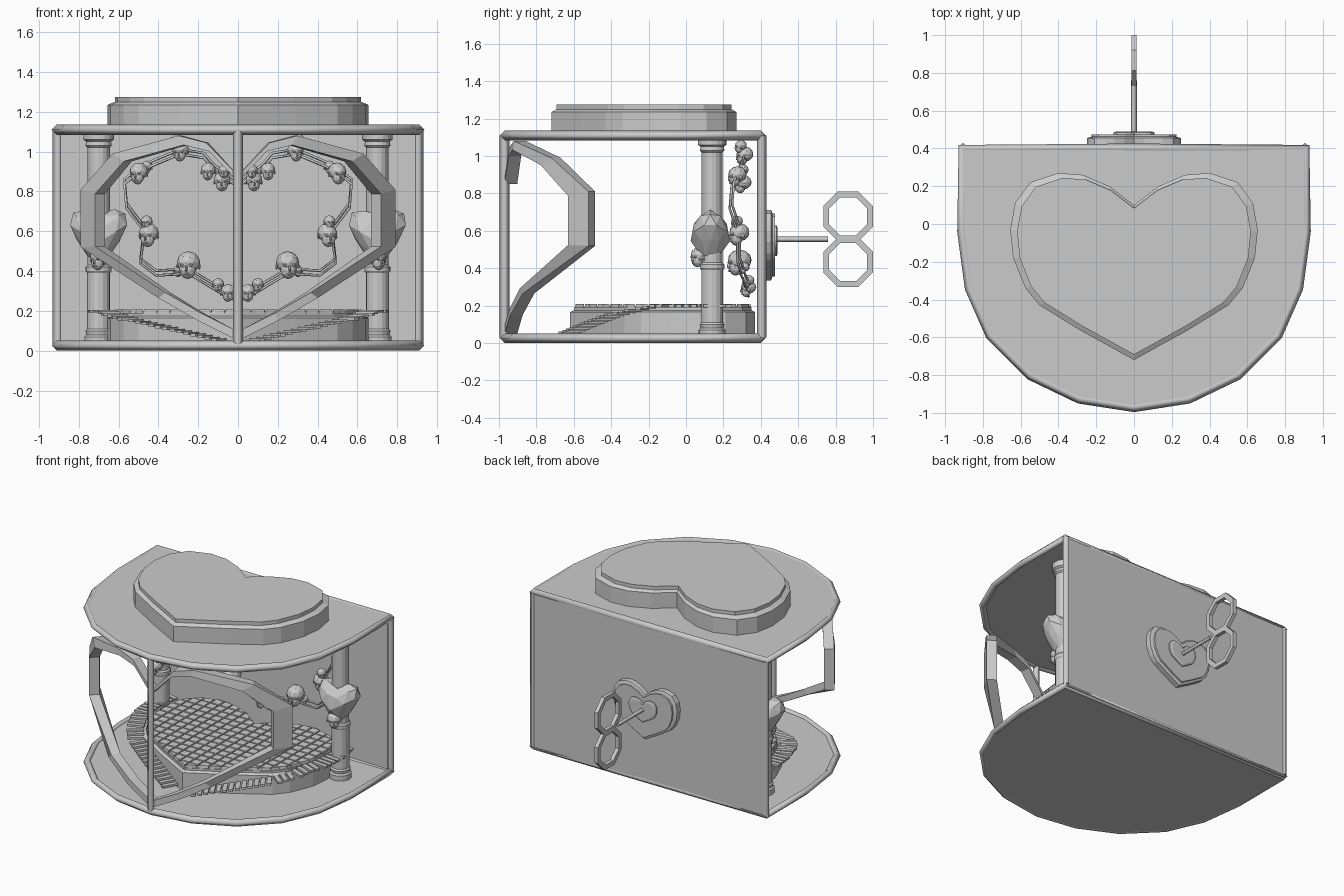
import bpy, bmesh, math
from mathutils import Matrix, Vector

cube = bpy.data.objects.get("Cube")
if cube:
    bpy.data.objects.remove(cube)

grey = bpy.data.materials.new("plain grey")
grey.use_nodes = True
GREY = (0.6, 0.6, 0.6, 1)
grey.diffuse_color = GREY
grey.node_tree.nodes["Principled BSDF"].inputs["Base Color"].default_value = GREY


def add(name, data):
    data.materials.append(grey)
    ob = bpy.data.objects.new(name, data)
    bpy.context.scene.collection.objects.link(ob)
    return ob


def finish(name, bm, matrix=None):
    if matrix:
        bm.transform(matrix)
    bmesh.ops.recalc_face_normals(bm, faces=bm.faces)
    me = bpy.data.meshes.new(name)
    bm.to_mesh(me)
    bm.free()
    return add(name, me)


def mirrored(half):
    """Close a half outline (first and last point on the axis)."""
    return half + [(-x, y) for x, y in half[-2:0:-1]]


def loft(name, outline, levels, matrix=None, cy=0.0):
    """Stack scaled copies of an outline: levels are (scale, height)."""
    bm = bmesh.new()
    rings = [[bm.verts.new((x * s, cy + (y - cy) * s, z)) for x, y in outline]
             for s, z in levels]
    n = len(outline)
    for a, b in zip(rings, rings[1:]):
        for i in range(n):
            j = (i + 1) % n
            bm.faces.new((a[i], a[j], b[j], b[i]))
    bm.faces.new(rings[0][::-1])
    bm.faces.new(rings[-1])
    return finish(name, bm, matrix)


def tube(name, pts, r, cyclic=False):
    cu = bpy.data.curves.new(name, "CURVE")
    cu.dimensions = "3D"
    cu.bevel_depth, cu.bevel_resolution = r, 0
    cu.use_fill_caps = True
    sp = cu.splines.new("POLY")
    sp.points.add(len(pts) - 1)
    for p, co in zip(sp.points, pts):
        p.co = (*co, 1)
    sp.use_cyclic_u = cyclic
    return add(name, cu)


def box(name, loc, size):
    bm = bmesh.new()
    bmesh.ops.create_cube(bm, size=1)
    return finish(name, bm, Matrix.Translation(loc) @ Matrix.Diagonal((*size, 1)))


def lathe(name, profile, loc, sides=16):
    circle = [(math.cos(2 * math.pi * i / sides), math.sin(2 * math.pi * i / sides))
              for i in range(sides)]
    return loft(name, circle, profile, Matrix.Translation(loc))


HEART = [(0, -.72), (.29, -.56), (.5, -.43), (.575, -.34), (.64, -.18), (.655, -.03),
         (.63, .11), (.55, .22), (.4, .27), (.27, .26), (.13, .2), (0, .1)]
heart = mirrored(HEART)
FRONT = [(0, -.97), (.29, -.925), (.55, -.8), (.76, -.59), (.87, -.34), (.91, -.04)]
case = mirrored(FRONT + [(.91, .4), (0, .4)])

# Case: floor, roof, rims, back wall and posts
for name, z, rim_z in (("floor", .008, .026), ("roof", 1.1, 1.11)):
    loft(name, case, [(1, z), (1, z + .026)])
    tube(name + "_rim", [(x, y, rim_z) for x, y in case], .026, True)
box("back_wall", (0, .405, .56), (1.82, .025, 1.09))
for name, x, y in (("left_back_post", .905, .405), ("right_back_post", -.905, .405),
                   ("front_post", 0, -.97)):
    tube(name, [(x, y, .03), (x, y, 1.11)], .026)

# Roof heart block
loft("roof_heart", heart, [(1, 1.11), (1, 1.235), (.945, 1.25), (.945, 1.275)], cy=-.2)


# Heart window frame wrapped around the curved front
def front_y(x):
    for (xa, ya), (xb, yb) in zip(FRONT, FRONT[1:]):
        if xa <= abs(x) <= xb:
            return ya + (yb - ya) * (abs(x) - xa) / (xb - xa)


WINDOW = [(0, .05), (.2, .15), (.4, .265), (.79, .52), (.79, .81), (.63, .99),
          (.3, 1.08), (.16, 1.045), (0, .88)]
bm = bmesh.new()
ring = []
for x, z in mirrored(WINDOW):
    section = []
    for shrink, depth in ((1, 1), (1, .93), (.91, .93), (.91, 1)):
        px, pz = x * shrink, .56 + (z - .56) * shrink
        section.append(bm.verts.new((px * depth, front_y(px) * depth, pz)))
    ring.append(section)
for i, a in enumerate(ring):
    b = ring[(i + 1) % len(ring)]
    for k in range(4):
        m = (k + 1) % 4
        bm.faces.new((a[k], a[m], b[m], b[k]))
finish("heart_window_frame", bm)

# Heart stage
SHIFT = .1
loft("stage", heart, [(1, .03), (1, .165), (.96, .175), (.96, .19)],
     Matrix.Translation((0, SHIFT, 0)), -.2)

# Stage floor tiles: slice the heart into a grid and raise every piece
bm = bmesh.new()
bm.faces.new([bm.verts.new((x * .95, -.2 + (y + .2) * .95 + SHIFT, .188)) for x, y in heart])
PITCH = .068
for axis in (Vector((1, 0, 0)), Vector((0, 1, 0))):
    for i in sorted(range(-12, 13), key=abs):
        bmesh.ops.bisect_plane(bm, geom=bm.verts[:] + bm.edges[:] + bm.faces[:],
                               plane_co=axis * PITCH * i, plane_no=axis)
tiles = bmesh.ops.extrude_discrete_faces(bm, faces=bm.faces[:])["faces"]
for f in tiles:
    c = f.calc_center_median()
    for v in f.verts:
        v.co = c + (v.co - c) * .84 + Vector((0, 0, .02))
finish("stage_tiles", bm)

# Steps climbing both sides of the stage
path = [Vector((x, y + SHIFT)) for x, y in HEART[:7]]
SPACING = .04
for side, label in ((1, "left"), (-1, "right")):
    bm = bmesh.new()
    travelled, mark = 0, .08
    for a, b in zip(path, path[1:]):
        length = (b - a).length
        t = (b - a).normalized()
        while mark < travelled + length:
            p = a + t * (mark - travelled) + Vector((t.y, -t.x)) * .05
            z = min(.198, .055 + .2 * (mark - .08))
            m = (Matrix.Translation((p.x * side, p.y, z))
                 @ Matrix.Rotation(math.atan2(t.y, t.x * side), 4, "Z")
                 @ Matrix.Diagonal((.03, .11, .014, 1)))
            bmesh.ops.create_cube(bm, size=1, matrix=m)
            mark += SPACING
        travelled += length
    finish(label + "_steps", bm)


# Small doll head facing the front
def head(name, x, y, z, h):
    bm = bmesh.new()

    def ball(loc, size, detail=1):
        bmesh.ops.create_icosphere(bm, subdivisions=detail, radius=1,
                                   matrix=Matrix.Translation(loc) @ Matrix.Diagonal((*size, 1)))
    ball((0, .05, .1), (.42, .46, .4), 2)
    ball((0, -.1, -.15), (.3, .28, .35), 2)
    ball((0, -.36, -.13), (.06, .1, .12))
    ball((0, -.33, -.31), (.12, .07, .05))
    for s in (-1, 1):
        ball((s * .16, -.33, .0), (.09, .06, .06))
        ball((s * .4, .05, -.05), (.05, .1, .12))
    finish(name, bm, Matrix.Translation((x, y, z)) @ Matrix.Rotation(x * .8, 4, "Z")
           @ Matrix.Scale(h, 4))


HEADS = [(.08, .3, .85, .1), (.15, .28, .9, .09), (.07, .27, .9, .07), (.29, .31, 1.0, .1),
         (.31, .29, 1.05, .07), (.5, .27, .89, .11), (.46, .3, .92, .07), (.45, .28, .58, .12),
         (.46, .27, .645, .07), (.25, .28, .43, .14), (.3, .31, .4, .06),
         (.05, .33, .29, .09), (.1, .33, .33, .07)]
GARLAND = [(.02, .3, .85), (.12, .3, .92), (.17, .3, .98), (.29, .31, 1.0), (.48, .28, .92),
           (.57, .25, .85), (.56, .24, .73), (.47, .28, .61), (.49, .28, .45), (.41, .3, .39),
           (.25, .29, .4), (.1, .33, .31), (0, .34, .26)]

for side, label in ((1, "left"), (-1, "right")):
    # Column with base, collar and capital
    lathe(label + "_column",
          [(.072, .03), (.072, .07), (.062, .08), (.066, .1), (.058, .11), (.058, .39),
           (.065, .4), (.065, .42), (.056, .43), (.056, 1.02), (.066, 1.03), (.062, 1.05),
           (.076, 1.06), (.076, 1.1)], (side * .7, .14, 0))

    # Faceted heart around the column, with a face at its tip
    bm = bmesh.new()
    bmesh.ops.create_icosphere(bm, subdivisions=2, radius=1)
    for v in bm.verts:
        x, y, z = v.co
        pinch = 1 + .35 * min(z, 0)
        v.co = (x * .15 * pinch, y * .105 * pinch, .14 * z + .09 * abs(x))
    finish(label + "_column_heart", bm, Matrix.Translation((side * .7, .13, .545)))
    head(label + "_column_face", side * .7, .07, .46, .11)

    # Garland of twin wires and heads
    for k, dz in enumerate((-.012, .012)):
        tube(f"{label}_garland_wire_{k}",
             [(side * x, y + dz / 2, z + dz) for x, y, z in GARLAND], .007)
    for i, (x, y, z, h) in enumerate(HEADS):
        head(f"{label}_garland_head_{i}", side * x, y, z, h)

# Winding key on the back
KEY_Z = .555


def back_heart(name, scale, tip, levels):
    m = Matrix.Translation((0, .41, tip + .72 * scale)) @ Matrix(
        ((scale, 0, 0, 0), (0, 0, 1, 0), (0, scale, 0, 0), (0, 0, 0, 1)))
    loft(name, heart, levels, m, -.2)


back_heart("key_plate", .38, .335, [(1, 0), (1, .045), (.9, .052), (.9, .065)])
back_heart("key_boss", .165, .465, [(1, .06), (1, .075), (.85, .08)])
tube("key_shaft", [(0, .47, KEY_Z), (0, .76, KEY_Z)], .016)
bm = bmesh.new()
for up in (-1, 1):
    rows = []
    for i in range(8):
        a = math.radians(22.5 + 45 * i)
        rows.append([bm.verts.new((x, .867 + r * math.cos(a), KEY_Z + up * .122 + r * math.sin(a)))
                     for r, x in ((.144, -.013), (.144, .013), (.11, .013), (.11, -.013))])
    for i, a in enumerate(rows):
        b = rows[(i + 1) % 8]
        for k in range(4):
            m = (k + 1) % 4
            bm.faces.new((a[k], a[m], b[m], b[k]))
finish("key_handle", bm)
